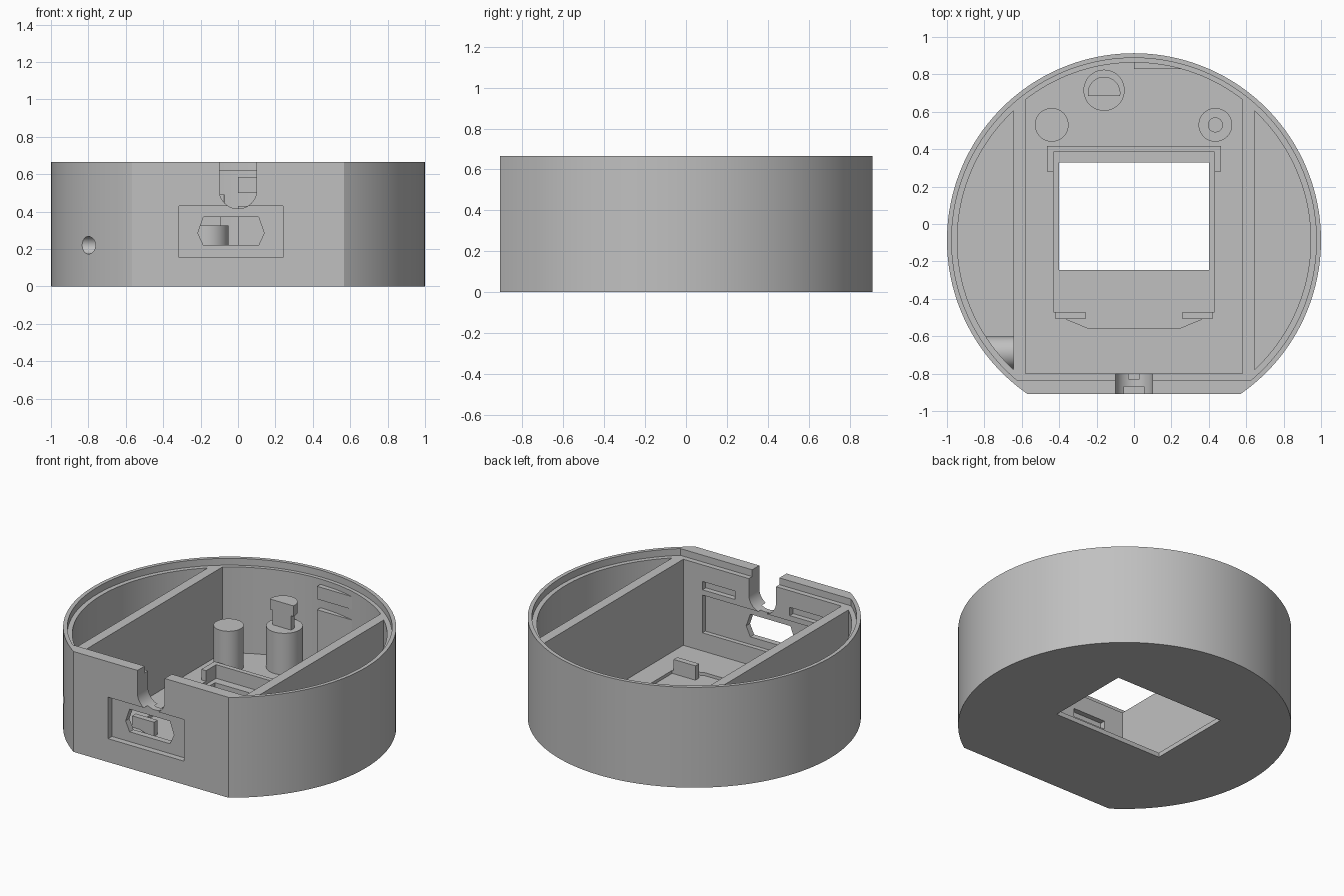
import bpy, bmesh, math
from mathutils import Matrix

cube = bpy.data.objects.get("Cube")
if cube:
    bpy.data.objects.remove(cube, do_unlink=True)

grey = bpy.data.materials.new("plain_grey")
grey.use_nodes = True
grey.diffuse_color = (0.53, 0.53, 0.53, 1)
grey.node_tree.nodes["Principled BSDF"].inputs["Base Color"].default_value = (0.53, 0.53, 0.53, 1)

CY = -0.087      # centre of the round wall
TOP = 0.665
FLOOR = 0.05
LEDGE = 0.62


def circle(r, x=0, y=0, n=48):
    return [(x + r * math.cos(math.tau * i / n), y + r * math.sin(math.tau * i / n)) for i in range(n)]


def clip(pts, axis, limit, sign):
    """Keep the part of an outline where sign * coordinate >= sign * limit."""
    out = []
    for p, q in zip(pts, pts[1:] + pts[:1]):
        a, b = sign * (p[axis] - limit), sign * (q[axis] - limit)
        if a >= 0:
            out.append(p)
        if a * b < 0:
            t = a / (a - b)
            out.append((p[0] + t * (q[0] - p[0]), p[1] + t * (q[1] - p[1])))
    return out


def round_wall(r):
    return circle(r, 0, CY, 160)


def prism(name, pts, lo, hi, axis="z"):
    """Extrude an outline along z, or an (x, z) outline along y, or a (y, z) one along x."""
    bm = bmesh.new()
    place = {"z": lambda u, v, w: (u, v, w),
             "y": lambda u, v, w: (u, w, v),
             "x": lambda u, v, w: (w, u, v)}[axis]
    low = [bm.verts.new(place(u, v, lo)) for u, v in pts]
    high = [bm.verts.new(place(u, v, hi)) for u, v in pts]
    bm.faces.new(low)
    bm.faces.new(high)
    n = len(pts)
    for i in range(n):
        j = (i + 1) % n
        bm.faces.new((low[i], low[j], high[j], high[i]))
    bmesh.ops.recalc_face_normals(bm, faces=bm.faces)
    mesh = bpy.data.meshes.new(name)
    bm.to_mesh(mesh)
    bm.free()
    mesh.materials.append(grey)
    ob = bpy.data.objects.new(name, mesh)
    bpy.context.collection.objects.link(ob)
    return ob


def box(name, x0, x1, y0, y1, z0, z1):
    return prism(name, [(x0, y0), (x1, y0), (x1, y1), (x0, y1)], z0, z1)


def boolean(ob, tool, operation="DIFFERENCE"):
    tool.hide_render = True
    mod = ob.modifiers.new("cut", "BOOLEAN")
    mod.object = tool
    mod.operation = operation
    mod.solver = "EXACT"
    bpy.context.view_layer.objects.active = ob
    bpy.ops.object.modifier_apply(modifier=mod.name)
    bpy.data.objects.remove(tool, do_unlink=True)


# Housing: round shell with a flat front
housing = prism("housing", clip(round_wall(1), 1, -0.91, 1), 0, TOP)
boolean(housing, prism("lid_recess", clip(round_wall(0.975), 1, -0.835, 1), LEDGE, 0.8))

# Central bay and the two side chambers, leaving divider walls between
bay = clip(clip(clip(round_wall(0.95), 0, -0.58, 1), 0, 0.58, -1), 1, -0.80, 1)
boolean(housing, prism("bay_cut", bay, FLOOR, 0.8))
for s in (-1, 1):
    chamber = clip(round_wall(0.945), 0, s * 0.645, s)
    boolean(housing, prism("chamber_cut", chamber, FLOOR, 0.8))

# Floor: shallow display pocket, tapered cable relief and window
boolean(housing, box("pocket_cut", -0.43, 0.43, -0.47, 0.385, 0.03, 0.1))
relief = [(-0.36, -0.46), (-0.36, -0.51), (-0.25, -0.555), (0.25, -0.555), (0.36, -0.51), (0.36, -0.46)]
boolean(housing, prism("relief_cut", relief, 0.03, 0.1))
boolean(housing, box("window_cut", -0.4, 0.4, -0.245, 0.33, -0.1, 0.2))

# Front wall: socket recess, inner pocket, lozenge port, cable notch, clip slots
boolean(housing, box("socket_recess", -0.315, 0.24, -1, -0.87, 0.155, 0.43))
boolean(housing, box("inner_pocket", -0.44, 0.44, -0.83, -0.75, 0.17, 0.42))
port = [(-0.215, 0.285), (-0.185, 0.22), (0.11, 0.22), (0.14, 0.285), (0.11, 0.37), (-0.185, 0.37)]
boolean(housing, prism("port_cut", port, -1, -0.7, "y"))
arc = [(0.1 * math.cos(math.pi * i / 24), 0.515 - 0.1 * math.sin(math.pi * i / 24)) for i in range(25)]
boolean(housing, prism("notch_cut", arc + [(-0.1, 0.8), (0.1, 0.8)], -1, -0.7, "y"))
for s in (-1, 1):
    x0, x1 = sorted((s * 0.2, s * 0.44))
    boolean(housing, box("clip_slot", x0, x1, -0.835, -0.75, 0.455, 0.51))

# Side hole with a boss running from the wall to the divider
boss_y, boss_z = -0.687, 0.22
boss = prism("side_boss", circle(0.085, boss_y, boss_z), -0.95, -0.64, "x")
boolean(boss, prism("boss_limit", round_wall(0.97), 0, TOP), "INTERSECT")
for ob in (housing, boss):
    boolean(ob, prism("side_hole", circle(0.047, boss_y, boss_z), -1.1, -0.5, "x"))

# Support posts
parts = [housing, boss]
parts.append(prism("right_post", circle(0.09, -0.44, 0.53), 0.04, 0.325))
parts.append(prism("left_post", circle(0.09, 0.435, 0.53), 0.04, 0.325))
parts.append(prism("left_post_pin", circle(0.04, 0.435, 0.53), 0.3, 0.42))
parts.append(prism("clip_post", circle(0.11, -0.16, 0.715), 0.04, 0.325))
for name, r, z0, z1 in (("clip_neck", 0.07, 0.3, 0.43), ("clip_head", 0.087, 0.42, 0.49)):
    parts.append(prism(name, clip(circle(r, -0.16, 0.7), 1, 0.685, 1), z0, z1))

# Rear wall blocks with a gap between them
parts.append(box("rear_lower_block", 0, 0.27, 0.828, 0.868, 0.04, 0.43))
parts.append(box("rear_upper_block", 0, 0.27, 0.828, 0.868, 0.5, 0.585))

# Bracket behind the window and hooks in front of it
parts.append(box("bracket_back", -0.465, 0.465, 0.385, 0.417, 0.04, 0.12))
for side, s in (("right", -1), ("left", 1)):
    x0, x1 = sorted((s * 0.43, s * 0.465))
    parts.append(box(side + "_bracket_arm", x0, x1, 0.28, 0.4, 0.04, 0.12))
    x0, x1 = sorted((s * 0.26, s * 0.42))
    parts.append(box(side + "_hook", x0, x1, -0.508, -0.47, 0.02, 0.125))

# Smooth the round walls, keep the edges sharp
bpy.ops.object.select_all(action="DESELECT")
for ob in parts:
    ob.select_set(True)
bpy.context.view_layer.objects.active = housing
bpy.ops.object.shade_smooth_by_angle(angle=math.radians(30))
